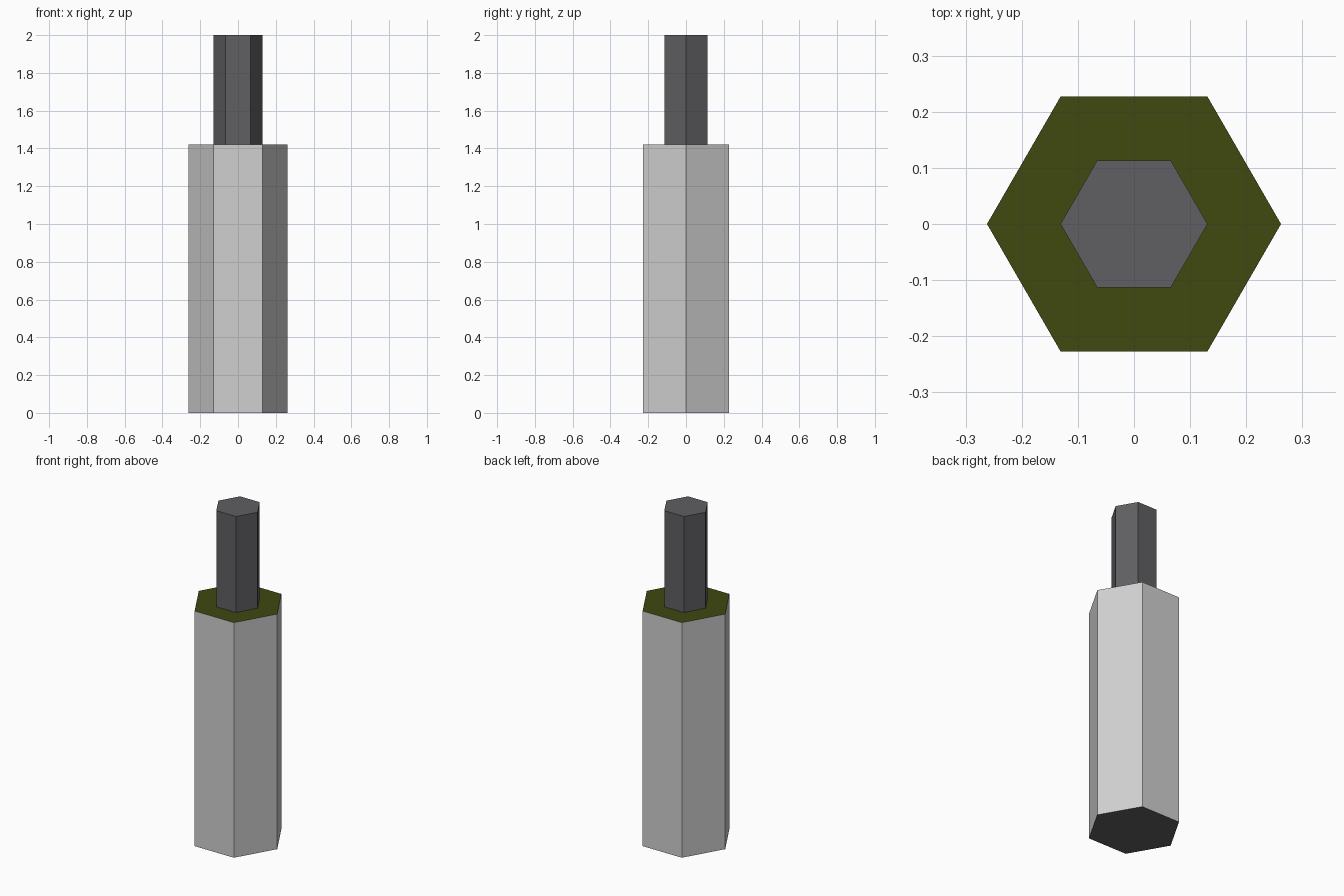
import bpy
import math

if "Cube" in bpy.data.objects:
    bpy.data.objects.remove(bpy.data.objects["Cube"])


def material(name, rgb):
    m = bpy.data.materials.new(name)
    m.diffuse_color = (*rgb, 1.0)
    m.use_nodes = True
    m.node_tree.nodes["Principled BSDF"].inputs["Base Color"].default_value = m.diffuse_color
    return m


light_grey = material("light_grey", (0.63, 0.63, 0.63))
dark_grey = material("dark_grey", (0.115, 0.115, 0.125))
olive = material("olive", (0.051, 0.065, 0.005))


def hex_prism(name, radius, z0, z1, mats):
    """Hexagonal prism with corners on the x axis."""
    bpy.ops.mesh.primitive_cylinder_add(
        vertices=6, radius=radius, depth=z1 - z0, location=(0, 0, (z0 + z1) / 2))
    ob = bpy.context.object
    ob.name = name
    ob.rotation_euler.z = math.radians(30)
    bpy.ops.object.transform_apply(location=True, rotation=True, scale=True)
    for m in mats:
        ob.data.materials.append(m)
    return ob


# Wide hexagonal body: grey sides, olive top, dark underside
body = hex_prism("body", 0.262, 0.0, 1.42, [light_grey, olive, dark_grey])
for p in body.data.polygons:
    if p.normal.z > 0.5:
        p.material_index = 1
    elif p.normal.z < -0.5:
        p.material_index = 2

# Narrow hexagonal stud on top
hex_prism("stud", 0.131, 1.42, 2.0, [dark_grey])
